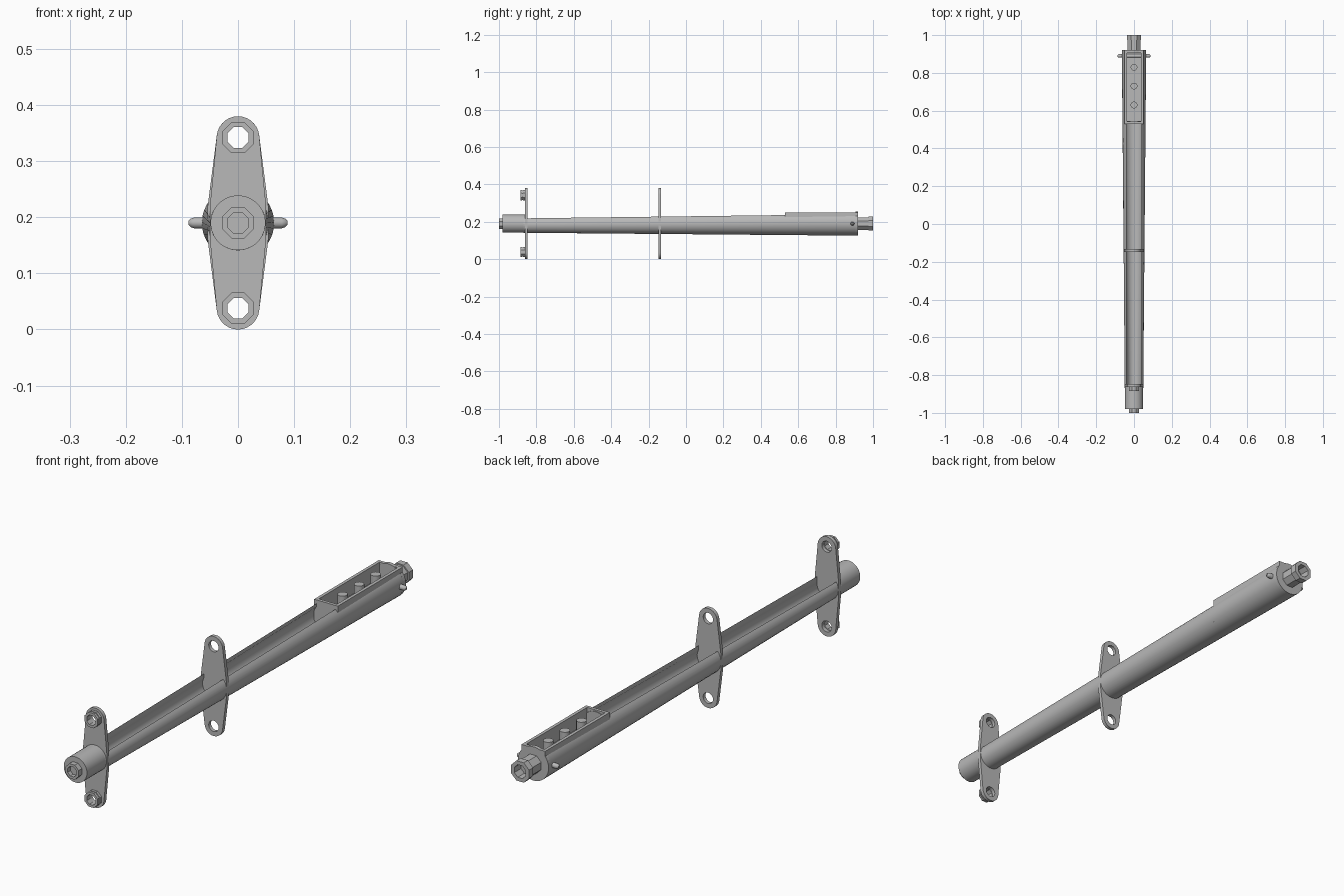
import bpy, bmesh, math
from math import sin, cos, pi, sqrt, asin

if "Cube" in bpy.data.objects:
    bpy.data.objects.remove(bpy.data.objects["Cube"])

CZ = 0.19                       # height of the long axis
grey = bpy.data.materials.new("plain_grey")
grey.diffuse_color = (0.48, 0.48, 0.48, 1)
grey.use_nodes = True
grey.node_tree.nodes["Principled BSDF"].inputs["Base Color"].default_value = grey.diffuse_color


def finish(bm, name, smooth=True):
    bmesh.ops.recalc_face_normals(bm, faces=bm.faces)
    me = bpy.data.meshes.new(name)
    bm.to_mesh(me)
    bm.free()
    me.materials.append(grey)
    ob = bpy.data.objects.new(name, me)
    bpy.context.collection.objects.link(ob)
    if smooth:
        bpy.context.view_layer.objects.active = ob
        ob.select_set(True)
        bpy.ops.object.shade_smooth_by_angle(angle=math.radians(30))
        ob.select_set(False)
    return ob


def skin(bm, rings):
    """Join successive closed rings of vertices with quads."""
    for a, b in zip(rings, rings[1:]):
        n = len(a)
        for i in range(n):
            bm.faces.new((a[i], a[(i + 1) % n], b[(i + 1) % n], b[i]))


def lathe(name, profile, seg, z=CZ, axis="y", x=0, y=0, smooth=True):
    """Turn (distance, radius) points about an axis and cap both ends."""
    bm = bmesh.new()
    rings = []
    for d, r in profile:
        ring = []
        for i in range(seg):
            t = 2 * pi * (i + 0.5) / seg
            u, v = r * cos(t), r * sin(t)
            co = {"y": (x + u, d, z + v), "x": (d, y + u, z + v), "z": (x + u, y + v, d)}[axis]
            ring.append(bm.verts.new(co))
        rings.append(ring)
    skin(bm, rings)
    bm.faces.new(rings[0])
    bm.faces.new(rings[-1])
    return finish(bm, name, smooth)


def radius(y):                  # taper of the long tube
    return 0.048 + 0.0165 * (y + 0.98) / 1.9


# Long tapered tube with a slot along its top
def slotted_tube(y0, y1, half_slot=0.04, wall=0.008, n=28):
    bm = bmesh.new()
    rings = []
    for y in (y0, y1):
        ring = []
        for r, flip in ((radius(y), 1), (radius(y) - wall, -1)):
            a = asin(half_slot / r)
            for i in range(n + 1):
                t = a + (2 * pi - 2 * a) * i / n
                if flip < 0:
                    t = 2 * pi - t
                ring.append(bm.verts.new((r * sin(t), y, CZ + r * cos(t))))
        rings.append(ring)
    skin(bm, rings)
    m = n + 1
    for ring in rings:          # ring-shaped ends
        for i in range(n):
            bm.faces.new((ring[i], ring[i + 1], ring[2 * m - 2 - i], ring[2 * m - 1 - i]))
    return finish(bm, "slotted_tube")


slotted_tube(-0.87, 0.92)


# Cross plates with rounded ends and two holes
def plate(name, y, half_w, thick=0.014, r=0.038, hole=0.021):
    bm = bmesh.new()
    top = [(r * cos(t), 0.342 + r * sin(t))
           for t in [math.radians(6 + 168 * i / 14) for i in range(15)]]
    outline = top + [(-half_w, CZ + 0.03), (-half_w, CZ - 0.03)]
    outline += [(-u, 2 * CZ - v) for u, v in top] + [(half_w, CZ - 0.03), (half_w, CZ + 0.03)]
    loops = [outline]
    for z in (0.038, 0.342):
        loops.append([(hole * cos(2 * pi * i / 16), z + hole * sin(2 * pi * i / 16)) for i in range(16)])
    edges = []
    for loop in loops:
        vs = [bm.verts.new((u, y - thick / 2, v)) for u, v in loop]
        edges += [bm.edges.new((vs[i], vs[(i + 1) % len(vs)])) for i in range(len(vs))]
    bmesh.ops.triangle_fill(bm, edges=edges, use_beauty=True)
    ext = bmesh.ops.extrude_face_region(bm, geom=bm.faces[:])
    moved = [g for g in ext["geom"] if isinstance(g, bmesh.types.BMVert)]
    bmesh.ops.translate(bm, verts=moved, vec=(0, thick, 0))
    return finish(bm, name)


plate("front_plate", -0.855, 0.05)
plate("middle_plate", -0.14, 0.054)


# Bushings on the front plate: open octagonal rings
def bushing(name, z):
    bm = bmesh.new()
    prof = [(-0.862, 0.020), (-0.862, 0.030), (-0.872, 0.030), (-0.872, 0.027),
            (-0.876, 0.027), (-0.876, 0.030), (-0.885, 0.030), (-0.885, 0.020)]
    rings = [[bm.verts.new((r * cos(2 * pi * (i + .5) / 8), d, z + r * sin(2 * pi * (i + .5) / 8)))
              for i in range(8)] for d, r in prof]
    skin(bm, rings + rings[:1])
    return finish(bm, name, False)


bushing("upper_bushing", 0.342)
bushing("lower_bushing", 0.038)

# Front cap, with an octagonal socket
lathe("front_cap", [(-0.86, 0.049), (-0.98, 0.049)], 32)
lathe("front_socket", [(-0.97, 0.030), (-1.0, 0.030), (-1.0, 0.020), (-0.983, 0.020)], 8, smooth=False)

# Rear end disc, inner partition, and octagonal rear socket
lathe("rear_disc", [(0.906, 0.0645), (0.92, 0.0645)], 32)
lathe("partition", [(0.535, 0.055), (0.545, 0.055)], 32)
lathe("rear_socket", [(0.91, 0.036), (0.975, 0.036), (0.975, 0.041), (1.0, 0.041),
                      (1.0, 0.026), (0.96, 0.026)], 8, smooth=False)

# Open tray on top of the rear end
bm = bmesh.new()
bmesh.ops.create_cube(bm, size=1)
for v in bm.verts:
    v.co = (v.co.x * 0.1, 0.725 + v.co.y * 0.39, 0.2025 + v.co.z * 0.095)
lid = max(bm.faces, key=lambda f: f.calc_center_median().z)
bmesh.ops.inset_individual(bm, faces=[lid], thickness=0.017)
hollow = bmesh.ops.extrude_face_region(bm, geom=[lid])
bmesh.ops.translate(bm, vec=(0, 0, -0.06),
                    verts=[g for g in hollow["geom"] if isinstance(g, bmesh.types.BMVert)])
if lid.is_valid:
    bmesh.ops.delete(bm, geom=[lid], context="FACES_ONLY")
finish(bm, "tray", False)

# Three pegs in the tray
for i in range(3):
    lathe(f"peg_{i + 1}", [(0.185, 0.018), (0.245, 0.018)], 16, axis="z", y=0.63 + 0.1 * i)

# Cross pin with rounded ends
half = [(0.078, 0.010), (0.084, 0.008), (0.088, 0.004)]
lathe("cross_pin", [(-d, r) for d, r in reversed(half)] + half, 12, axis="x", y=0.89)
